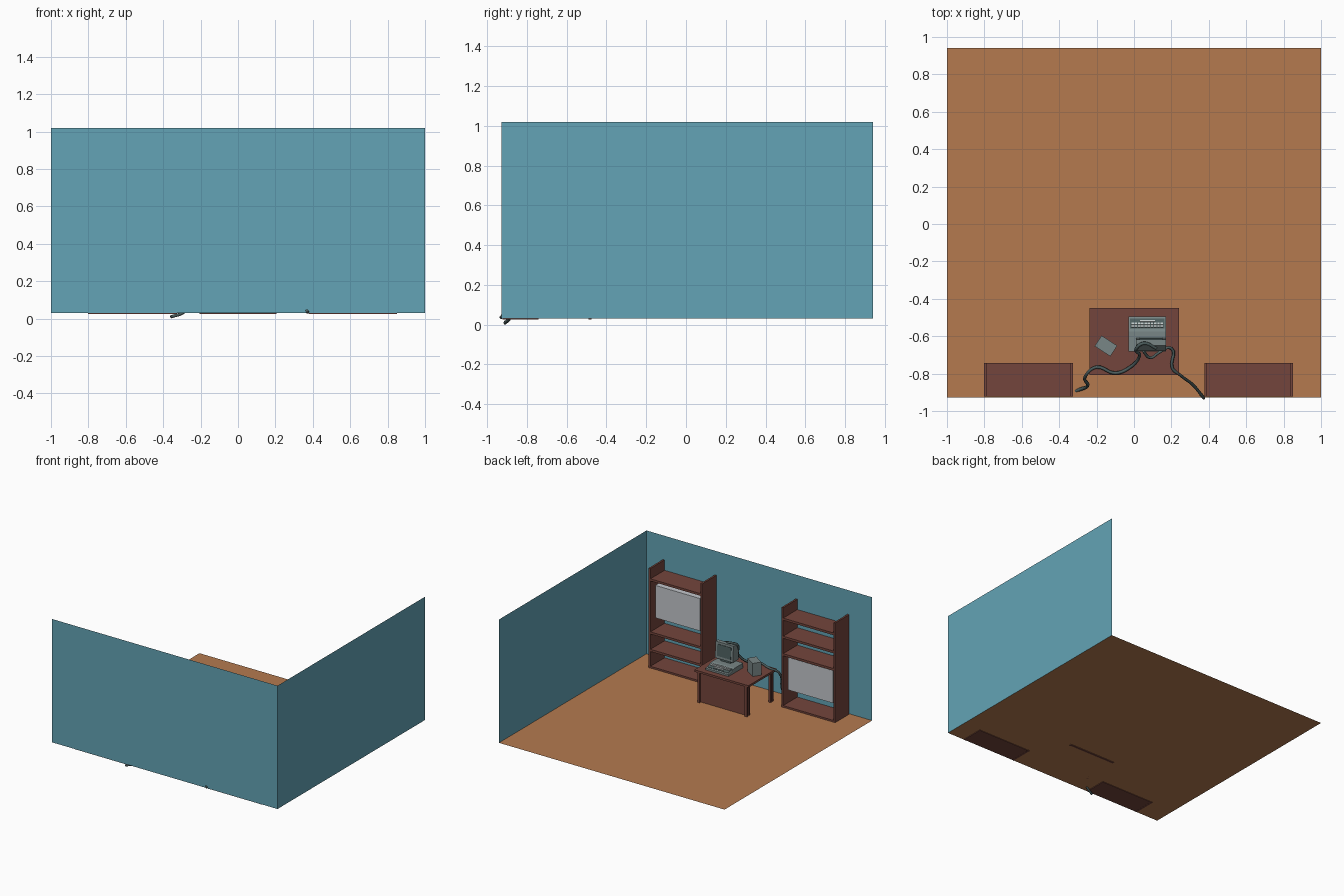
import bpy, bmesh, math
from mathutils import Vector, Matrix

if "Cube" in bpy.data.objects:
    bpy.data.objects.remove(bpy.data.objects["Cube"])


def mat(name, rgb):
    m = bpy.data.materials.new(name)
    m.diffuse_color = (*rgb, 1)
    m.use_nodes = True
    m.node_tree.nodes["Principled BSDF"].inputs["Base Color"].default_value = m.diffuse_color
    return m


TEAL = mat("teal_wall", (0.125, 0.37, 0.465))
FLOOR = mat("orange_wood_floor", (0.46, 0.195, 0.078))
WOOD = mat("dark_red_wood", (0.175, 0.06, 0.045))
PALE = mat("pale_grey", (0.55, 0.57, 0.60))
GREY = mat("grey_green_casing", (0.19, 0.24, 0.24))
DARK = mat("dark_grey_green", (0.075, 0.115, 0.115))
KEY = mat("key_grey", (0.55, 0.6, 0.6))


def finish(bm, name, m):
    me = bpy.data.meshes.new(name)
    bm.to_mesh(me)
    bm.free()
    ob = bpy.data.objects.new(name, me)
    bpy.context.collection.objects.link(ob)
    me.materials.append(m)
    return ob


def boxes(name, m, spans):
    """One object from spans (x0, x1, y0, y1, z0, z1)."""
    bm = bmesh.new()
    for x0, x1, y0, y1, z0, z1 in spans:
        t = Matrix.Translation(((x0 + x1) / 2, (y0 + y1) / 2, (z0 + z1) / 2))
        s = Matrix.Diagonal((x1 - x0, y1 - y0, z1 - z0, 1))
        bmesh.ops.create_cube(bm, size=1, matrix=t @ s)
    return finish(bm, name, m)


def sheet(name, m, corners):
    bm = bmesh.new()
    bm.faces.new([bm.verts.new(c) for c in corners])
    return finish(bm, name, m)


def prism(name, m, profile, x0, x1):
    """Extrude a (y, z) profile along x."""
    bm = bmesh.new()
    f = bm.faces.new([bm.verts.new((x0, y, z)) for y, z in profile])
    r = bmesh.ops.extrude_face_region(bm, geom=[f])
    bmesh.ops.translate(bm, vec=(x1 - x0, 0, 0),
                        verts=[v for v in r["geom"] if isinstance(v, bmesh.types.BMVert)])
    bmesh.ops.recalc_face_normals(bm, faces=bm.faces)
    return finish(bm, name, m)


def cable(name, m, pts, radius):
    cu = bpy.data.curves.new(name, "CURVE")
    cu.dimensions = "3D"
    cu.bevel_depth = radius
    cu.bevel_resolution = 1
    cu.resolution_u = 5
    cu.use_fill_caps = True
    sp = cu.splines.new("BEZIER")
    sp.bezier_points.add(len(pts) - 1)
    for b, p in zip(sp.bezier_points, pts):
        b.co = p
        b.handle_left_type = b.handle_right_type = "AUTO"
    ob = bpy.data.objects.new(name, cu)
    bpy.context.collection.objects.link(ob)
    cu.materials.append(m)
    return ob


# room: floor and two thin walls
YB, YF, Z0, Z1 = -0.928, 0.94, 0.03, 1.018
sheet("floor", FLOOR, [(-1, YB, Z0), (1, YB, Z0), (1, YF, Z0), (-1, YF, Z0)])
sheet("front_wall", TEAL, [(-1, YB, Z0), (1, YB, Z0), (1, YB, Z1), (-1, YB, Z1)])
sheet("side_wall", TEAL, [(1, YB, Z0), (1, YF, Z0), (1, YF, Z1), (1, YB, Z1)])


# bookcases: two side panels, open back, boards and a pale cabinet
def bookcase(name, x0, levels, cab_z):
    x1, y0, y1, t = x0 + 0.475, -0.923, -0.742, 0.015
    parts = [(x0, x0 + t, y0, y1, 0.025, 0.828), (x1 - t, x1, y0, y1, 0.025, 0.828)]
    parts += [(x0 + t, x1 - t, y0, y1 - 0.002, z - 0.018, z) for z in levels]
    boxes(name, WOOD, parts)
    boxes(name + "_cabinet", PALE,
          [(x0 + 0.03, x0 + 0.428, -0.905, -0.76, cab_z, cab_z + 0.26)])


bookcase("right_bookcase", 0.376, (0.044, 0.18, 0.32, 0.745), 0.435)
bookcase("left_bookcase", -0.801, (0.044, 0.46, 0.60, 0.745), 0.172)

# desk: top, modesty panel, paired leg slats
DZ = 0.288
boxes("desk_top", WOOD, [(-0.238, 0.24, -0.808, -0.45, DZ - 0.016, DZ)])
boxes("desk_panel", WOOD, [(-0.205, 0.205, -0.49, -0.475, 0.025, DZ - 0.016)])
boxes("desk_legs", WOOD, [(s * 0.21 - 0.01, s * 0.21 + 0.01, y, y + 0.014, 0.03, DZ - 0.016)
                          for s in (-1, 1) for y in (-0.497, -0.472, -0.795, -0.77)])

# terminal: wedge keyboard base, keys and a boxy screen unit
prism("keyboard_base", GREY,
      [(-0.495, DZ), (-0.495, DZ + 0.015), (-0.575, DZ + 0.038), (-0.682, DZ + 0.038), (-0.682, DZ)],
      -0.03, 0.172)
slope = math.atan2(0.023, 0.08)
tray = boxes("key_tray", DARK, [(-0.092, 0.092, -0.027, 0.027, 0, 0.003)])
rows = [(-0.085 + i * 0.0173, -0.072 + i * 0.0173, y, y + 0.011, 0.002, 0.009)
        for i in range(10) for y in (-0.022, -0.007)]
keys = boxes("keys", KEY, rows + [(-0.04, 0.04, 0.009, 0.019, 0.002, 0.009)])
for ob in (tray, keys):
    ob.location = (0.071, -0.533, DZ + 0.0265)
    ob.rotation_euler.x = -slope
boxes("screen_neck", DARK, [(0.04, 0.13, -0.67, -0.62, DZ + 0.038, DZ + 0.06)])
prism("screen_casing", GREY,
      [(-0.61, DZ + 0.055), (-0.618, DZ + 0.185), (-0.65, DZ + 0.185), (-0.68, DZ + 0.15), (-0.68, DZ + 0.055)],
      0.012, 0.17)
prism("screen_glass", DARK,
      [(-0.608, DZ + 0.075), (-0.6135, DZ + 0.168), (-0.62, DZ + 0.168), (-0.62, DZ + 0.075)],
      0.03, 0.152)

# small upright unit, turned on the desk
unit = boxes("desk_unit", GREY, [(-0.05, 0.05, -0.034, 0.034, 0, 0.105)])
unit.location = (-0.15, -0.652, DZ)
unit.rotation_euler.z = math.radians(-33)

# thick cables running off the desk, through floor and wall
cable("left_cable", DARK,
      [(-0.36, -0.91, 0.009), (-0.29, -0.885, 0.035), (-0.25, -0.868, 0.09), (-0.258, -0.81, 0.26),
       (-0.2, -0.765, DZ + 0.012), (-0.1, -0.797, DZ + 0.012), (-0.02, -0.765, DZ + 0.012),
       (0.03, -0.705, DZ + 0.08), (0.012, -0.665, DZ + 0.18), (0.05, -0.638, DZ + 0.195),
       (0.12, -0.665, DZ + 0.17)], 0.009)
cable("right_cable", DARK,
      [(0.05, -0.68, DZ + 0.09), (0.09, -0.715, DZ + 0.05), (0.13, -0.69, DZ + 0.05),
       (0.2, -0.665, DZ + 0.03), (0.205, -0.77, DZ + 0.012), (0.25, -0.81, DZ - 0.02),
       (0.32, -0.865, 0.12), (0.374, -0.932, 0.033)], 0.008)
